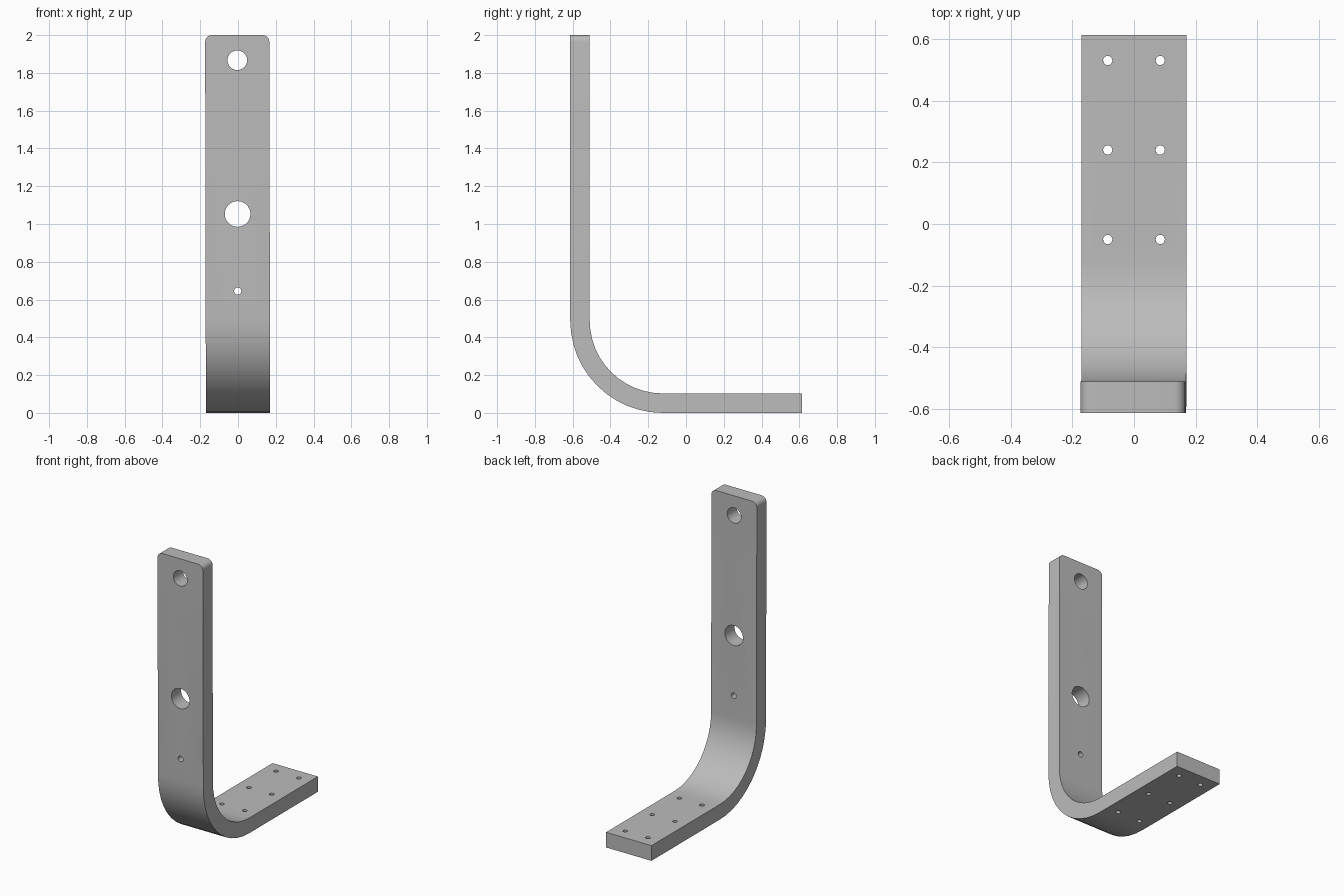
import bpy, bmesh, math
from mathutils import Matrix

cube = bpy.data.objects.get("Cube")
if cube:
    bpy.data.objects.remove(cube, do_unlink=True)

HALF_W, THICK, HEIGHT = 0.17, 0.103, 2.0
FRONT, BACK = -0.613, 0.613
R_OUT = 0.49
CORNER = 0.035

steel = bpy.data.materials.new("steel_grey")
steel.use_nodes = True
grey = (0.5, 0.5, 0.5, 1)
steel.diffuse_color = grey
steel.node_tree.nodes["Principled BSDF"].inputs["Base Color"].default_value = grey


def make_object(name, bm):
    mesh = bpy.data.meshes.new(name)
    bmesh.ops.recalc_face_normals(bm, faces=bm.faces)
    bm.to_mesh(mesh)
    bm.free()
    obj = bpy.data.objects.new(name, mesh)
    bpy.context.collection.objects.link(obj)
    mesh.materials.append(steel)
    return obj


def bend(radius, steps=12):
    cy, cz = FRONT + R_OUT, R_OUT
    for i in range(steps + 1):
        a = math.pi / 2 * i / steps
        yield cy - radius * math.cos(a), cz - radius * math.sin(a)


# Bent strap: L-shaped side profile extruded across the width
outer = [(FRONT, HEIGHT), *bend(R_OUT), (BACK, 0)]
inner = [(FRONT + THICK, HEIGHT), *bend(R_OUT - THICK), (BACK, THICK)]
bm = bmesh.new()
profile = [bm.verts.new((-HALF_W, y, z)) for y, z in outer + inner[::-1]]
face = bm.faces.new(profile)
grown = bmesh.ops.extrude_face_region(bm, geom=[face])["geom"]
bmesh.ops.translate(bm, vec=(2 * HALF_W, 0, 0),
                    verts=[v for v in grown if isinstance(v, bmesh.types.BMVert)])
# Rounded top corners
corners = [e for e in bm.edges if all(v.co.z > HEIGHT - 0.01 for v in e.verts)
           and abs(e.verts[0].co.x - e.verts[1].co.x) < 0.01]
bmesh.ops.bevel(bm, geom=corners, offset=CORNER, segments=6, profile=0.5, affect='EDGES')
strap = make_object("bent_strap", bm)

# Hole cutters, gathered into one mesh
bm = bmesh.new()


def drill(radius, location, rotation, sides=32):
    bmesh.ops.create_cone(bm, cap_ends=True, segments=sides, radius1=radius, radius2=radius,
                          depth=0.3, matrix=Matrix.Translation(location) @ rotation)


forward = Matrix.Rotation(math.pi / 2, 4, 'X')
for z, r in ((1.867, 0.052), (1.053, 0.068), (0.645, 0.019)):
    drill(r, (0, FRONT + THICK / 2, z), forward)
for y in (-0.05, 0.24, 0.53):
    for x in (-0.085, 0.085):
        drill(0.015, (x, y, THICK / 2), Matrix.Identity(4), 20)
cutter = make_object("hole_cutter", bm)
cutter.hide_render = True

cut = strap.modifiers.new("holes", 'BOOLEAN')
cut.object = cutter
cut.solver = 'EXACT'
bpy.ops.object.select_all(action='DESELECT')
strap.select_set(True)
bpy.context.view_layer.objects.active = strap
bpy.ops.object.modifier_apply(modifier=cut.name)
bpy.data.objects.remove(cutter, do_unlink=True)

# Slight sideways lean of the upright
for v in strap.data.vertices:
    v.co.x -= 0.002 * v.co.z
bpy.ops.object.shade_smooth_by_angle(angle=math.radians(30))
